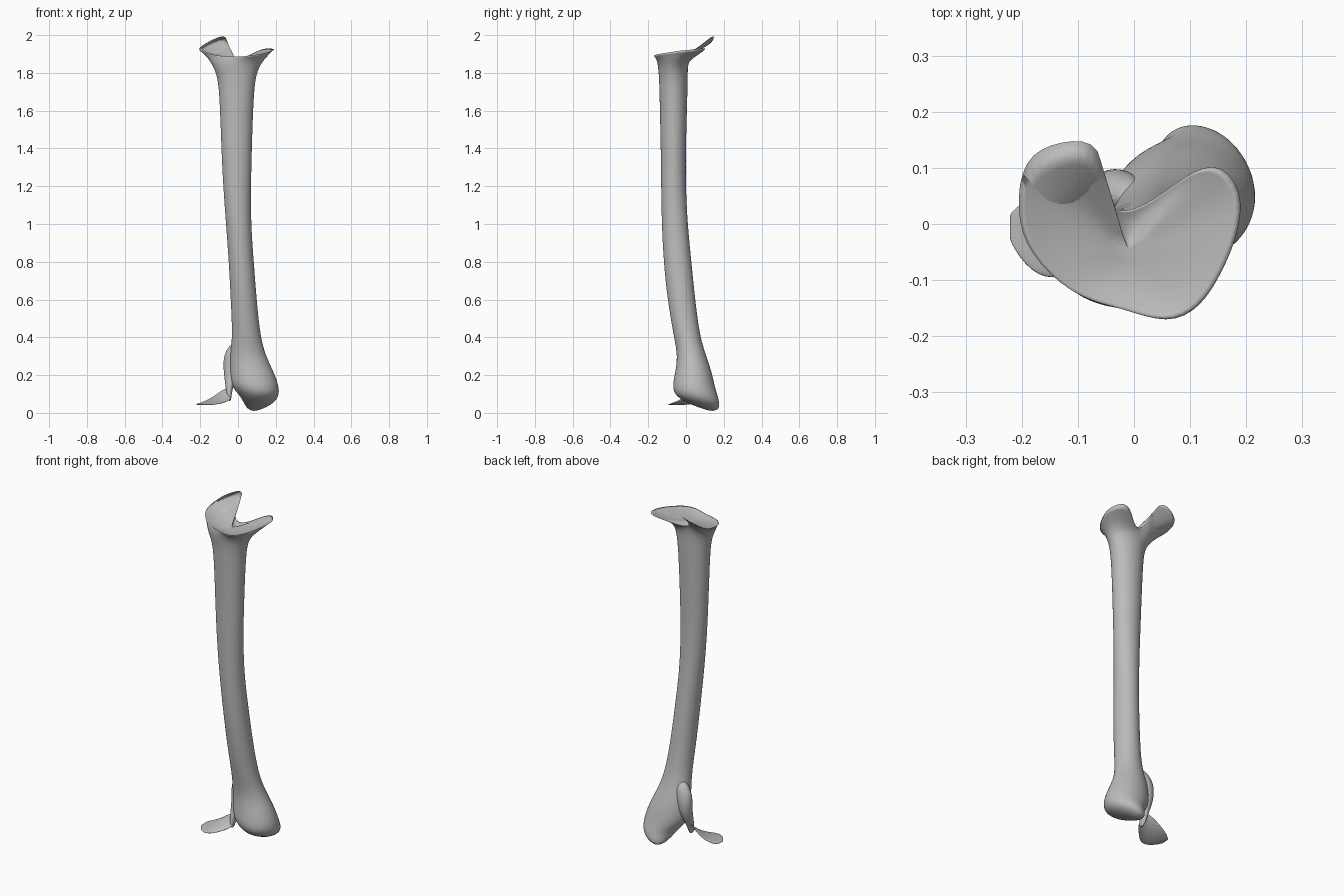
import bpy, bmesh
from math import cos, sin, tau
from mathutils import Vector

if "Cube" in bpy.data.objects:
    bpy.data.objects.remove(bpy.data.objects["Cube"])

SIDES = 16
grey = bpy.data.materials.new("bone_grey")
grey.use_nodes = True
grey.diffuse_color = (0.5, 0.5, 0.5, 1)
grey.node_tree.nodes["Principled BSDF"].inputs["Base Color"].default_value = (0.5, 0.5, 0.5, 1)


def oval(z, x0, x1, y0, y1):
    """Ring of points filling the given x and y range."""
    cx, cy, rx, ry = (x0 + x1) / 2, (y0 + y1) / 2, (x1 - x0) / 2, (y1 - y0) / 2
    angles = [tau * i / SIDES for i in range(SIDES)]
    return [Vector((cx + rx * cos(a), cy + ry * sin(a), z)) for a in angles]


def loft(name, rings, closed=True, tips=(None, None), crease_ring=None, thickness=0):
    """Skin the rings, close the ends to the tips and smooth the result."""
    bm = bmesh.new()
    rows = [[bm.verts.new(p) for p in ring] for ring in rings]
    n = len(rows[0])
    for a, b in zip(rows, rows[1:]):
        for i in range(n if closed else n - 1):
            j = (i + 1) % n
            bm.faces.new((a[i], a[j], b[j], b[i]))
    for tip, row in zip(tips, (rows[0], rows[-1])):
        if tip:
            centre = bm.verts.new(tip)
            for i in range(n):
                bm.faces.new((row[i], row[(i + 1) % n], centre))
    bmesh.ops.recalc_face_normals(bm, faces=bm.faces)
    if crease_ring is not None:
        layer = bm.edges.layers.float.new("crease_edge")
        row = rows[crease_ring]
        for i in range(n):
            bm.edges.get((row[i], row[(i + 1) % n]))[layer] = 1
    for face in bm.faces:
        face.smooth = True
    mesh = bpy.data.meshes.new(name)
    bm.to_mesh(mesh)
    bm.free()
    mesh.materials.append(grey)
    obj = bpy.data.objects.new(name, mesh)
    bpy.context.collection.objects.link(obj)
    if thickness:
        solid = obj.modifiers.new("thickness", "SOLIDIFY")
        solid.thickness = thickness
        solid.offset = 0
    obj.modifiers.new("smooth", "SUBSURF").levels = 2
    obj.modifiers["smooth"].render_levels = 2
    return obj


# Shaft and rounded lower end: z, x range, y range
sections = [
    (0.02, 0.05, 0.13, 0.09, 0.175),
    (0.05, 0.03, 0.19, 0.01, 0.18),
    (0.09, 0.01, 0.22, -0.06, 0.17),
    (0.14, -0.04, 0.22, -0.075, 0.155),
    (0.21, -0.045, 0.195, -0.06, 0.14),
    (0.30, -0.045, 0.15, -0.045, 0.11),
    (0.40, -0.03, 0.12, -0.065, 0.075),
    (0.60, -0.04, 0.10, -0.10, 0.05),
    (0.80, -0.05, 0.085, -0.12, 0.03),
    (1.00, -0.065, 0.07, -0.13, 0.01),
    (1.20, -0.08, 0.07, -0.133, 0.0),
    (1.40, -0.09, 0.075, -0.135, 0.0),
    (1.70, -0.10, 0.085, -0.142, 0.01),
    (1.80, -0.115, 0.10, -0.145, 0.01),
    (1.86, -0.15, 0.13, -0.155, 0.015),
]

# Flared upper rim, counter-clockwise from the left side
rim = [Vector(p) for p in (
    (0.185, -0.02, 1.92), (0.197, 0.06, 1.925), (0.145, 0.12, 1.935),
    (0.07, 0.07, 1.90), (0, 0.018, 1.865), (-0.06, 0.025, 1.90),
    (-0.05, 0.15, 2.01), (-0.13, 0.15, 1.98), (-0.20, 0.12, 1.94),
    (-0.21, 0.02, 1.92), (-0.19, -0.05, 1.91), (-0.11, -0.13, 1.89),
    (-0.02, -0.15, 1.885), (0.06, -0.18, 1.89), (0.12, -0.15, 1.90),
    (0.16, -0.08, 1.91))]

# Dished joint face inside the rim
dish = Vector((-0.01, -0.05, 1.872))
inner = [p.lerp(dish, 0.25) - Vector((0, 0, 0.008)) for p in rim]
middle = [p.lerp(dish, 0.6) - Vector((0, 0, 0.008)) for p in rim]

rings = [oval(*s) for s in sections] + [rim, inner, middle]
loft("long_bone", rings, tips=((0.085, 0.14, 0.008), dish), crease_ring=len(sections))

# Slim ridge down the right side of the lower end
ridge = [
    (0.07, -0.055, -0.035, -0.01, 0.035),
    (0.13, -0.065, -0.03, 0.0, 0.055),
    (0.20, -0.075, 0.0, 0.02, 0.10),
    (0.30, -0.082, 0.02, 0.02, 0.10),
    (0.36, -0.045, 0.03, 0.02, 0.08),
]
loft("lower_ridge", [oval(*s) for s in ridge], tips=((-0.045, 0.01, 0.06), (0, 0.04, 0.39)))

# Leaf-shaped flange: x, front y and z, back y and z
leaf = [
    (-0.035, -0.01, 0.07, 0.04, 0.14),
    (-0.08, -0.055, 0.05, 0.05, 0.125),
    (-0.13, -0.105, 0.042, 0.06, 0.085),
    (-0.185, -0.09, 0.042, 0.05, 0.055),
    (-0.223, -0.03, 0.043, 0.02, 0.045),
]
strips = []
for x, y0, z0, y1, z1 in leaf:
    front, back = Vector((x, y0, z0)), Vector((x, y1, z1))
    strips.append([front.lerp(back, t / 4) for t in range(5)])
loft("lower_flange", strips, closed=False, thickness=0.006)
